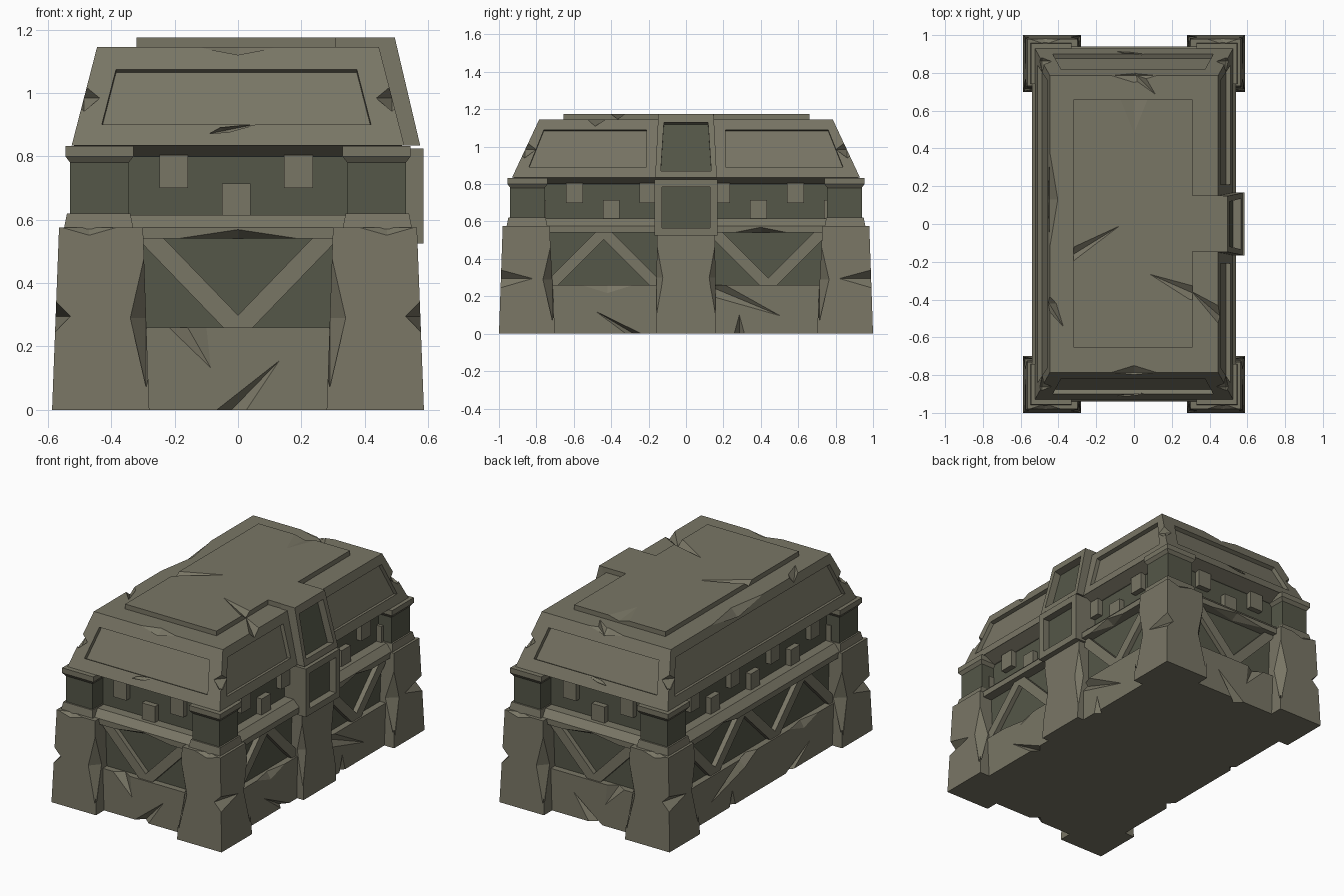
import bpy, bmesh
from mathutils import Vector as V

if "Cube" in bpy.data.objects:
    bpy.data.objects.remove(bpy.data.objects["Cube"])


def material(name, col):
    m = bpy.data.materials.new(name)
    m.diffuse_color = (*col, 1)
    m.use_nodes = True
    m.node_tree.nodes["Principled BSDF"].inputs["Base Color"].default_value = m.diffuse_color
    return m


STONE = material("stone", (0.19, 0.18, 0.13))
DARK = material("dark_stone", (0.09, 0.095, 0.065))


def hull(name, pts, mat=STONE):
    """Flat-faced convex solid through the given points."""
    bm = bmesh.new()
    for p in pts:
        bm.verts.new(p)
    bmesh.ops.convex_hull(bm, input=bm.verts)
    bmesh.ops.dissolve_limit(bm, angle_limit=0.01, verts=bm.verts, edges=bm.edges)
    bmesh.ops.recalc_face_normals(bm, faces=bm.faces)
    me = bpy.data.meshes.new(name)
    bm.to_mesh(me)
    bm.free()
    me.materials.append(mat)
    ob = bpy.data.objects.new(name, me)
    bpy.context.collection.objects.link(ob)
    return ob


def rect(x0, x1, y0, y1, z):
    return [(x, y, z) for x in (x0, x1) for y in (y0, y1)]


def block(name, x0, x1, y0, y1, z0, z1, mat=STONE):
    return hull(name, rect(x0, x1, y0, y1, z0) + rect(x0, x1, y0, y1, z1), mat)


def cut(ob, cutter):
    mod = ob.modifiers.new("cut", 'BOOLEAN')
    mod.operation, mod.solver, mod.object = 'DIFFERENCE', 'EXACT', cutter
    bpy.context.view_layer.objects.active = ob
    bpy.context.view_layer.update()
    bpy.ops.object.modifier_apply(modifier=mod.name)
    bpy.data.objects.remove(cutter)


def chip(ob, c, *axes):
    """Cut an eight-sided diamond with the given three half axes."""
    pts = [V(c) + V(a) * s for a in axes for s in (-1, 1)]
    cut(ob, hull("chip_cutter", pts))


def panel(ob, quad, depth, dark=False):
    """Sink a four-cornered panel into a face, optionally with a dark floor."""
    q = [V(p) for p in quad]
    n = (q[1] - q[0]).cross(q[3] - q[0]).normalized()
    if n.dot(q[0] - V((0, 0, 0.5))) < 0:
        n = -n
    cut(ob, hull("panel_cutter", [p + n * 0.05 for p in q] + [p - n * depth for p in q]))
    if dark:
        ob.data.materials.clear()
        ob.data.materials.append(STONE)
        ob.data.materials.append(DARK)
        for f in ob.data.polygons:
            floor = abs((f.center - q[0]).dot(n) + depth) < 0.002 and f.normal.dot(n) > 0.9
            f.material_index = int(floor)


# u runs along a wall, d is the distance out from the centre
SIDES = {
    "front": lambda u, d, z: (u, -d, z), "back": lambda u, d, z: (u, d, z),
    "right": lambda u, d, z: (d, u, z), "left": lambda u, d, z: (-d, u, z),
}

# Lower body: solid plinth, dark panel core, sloped ledge, dark upper wall
plinth = block("plinth", -0.52, 0.52, -0.92, 0.92, 0, 0.26)
block("panel_core", -0.48, 0.48, -0.88, 0.88, 0.25, 0.55, DARK)
ledge = hull("ledge", rect(-.54, .54, -.94, .94, .54) + rect(-.54, .54, -.94, .94, .575)
             + rect(-.5, .5, -.9, .9, .615))
block("upper_wall", -0.44, 0.44, -0.84, 0.84, 0.60, 0.81, DARK)
hull("lid_rim", rect(-.45, .45, -.85, .85, .80) + rect(-.52, .52, -.925, .925, .835))

# Gouges in the plinth and ledge
for s in (-1, 1):
    chip(plinth, (-.16, s * .923, .262), (.08, 0, -.14), (.065, 0, 0), (0, .04, 0))
    chip(plinth, (-.02, s * .923, 0), (.16, 0, .165), (.05, 0, 0), (0, .045, 0))
    chip(plinth, (s * .523, -.28, 0), (0, -.22, .13), (0, .045, 0), (.04, 0, 0))
    chip(plinth, (s * .523, .17, .235), (0, .36, -.15), (0, .01, .045), (.04, 0, 0))
    chip(plinth, (s * .523, .285, 0), (0, 0, .11), (0, .03, 0), (.035, 0, 0))
    chip(plinth, (s * .523, -.42, .262), (0, .16, 0), (0, 0, .05), (.03, 0, 0))
    chip(ledge, (0, s * .942, .54), (.2, 0, 0), (0, .05, 0), (0, 0, .03))
    chip(ledge, (s * .542, .4, .54), (0, .15, 0), (.05, 0, 0), (0, 0, .03))

# Diagonal braces and alternating wall teeth on every side
LONG = [-.73, -.44, -.15, .15, .44, .73]
for side, at in SIDES.items():
    end = side in ("front", "back")
    out = 0.91 if end else 0.51
    knots = [-.28, 0, .28] if end else LONG
    for i in range(len(knots) - 1):
        if side == "right" and i == 2:
            continue
        high = (i % 2 == 0) == end
        za, zb = (.545, .255) if high else (.255, .545)
        hull(side + "_brace", [at(u + h, d, z) for u, z in ((knots[i], za), (knots[i + 1], zb))
                               for h in (-.042, .042) for d in (out - .06, out)])
    for i in range(-1, 2) if end else range(-4, 5):
        if side == "right" and i == 0:
            continue
        u, z = i * 0.197 - .006, (.70 if i % 2 else .61)
        hull(side + "_tooth", [at(u + h, d, z + k) for h in (-.045, .045)
                               for d in (out - .10, out - .035) for k in (0, .105)])

# Four corners: tapered leg, foot of post, dark post, flared cap
for sx in (-1, 1):
    for sy in (-1, 1):
        def corner(x0, x1, y0, y1, z):
            return [(sx * x, sy * y, z) for x in (x0, x1) for y in (y0, y1)]
        leg = hull("corner_leg", corner(.28, .587, .70, 1, 0) + corner(.30, .565, .73, .98, .575))
        chip(leg, (sx * .578, sy * .992, .295), (.05, 0, 0), (0, .18, 0), (0, 0, .05))
        chip(leg, (sx * .29, sy * .99, .29), (0, 0, .25), (.05, 0, 0), (0, .06, 0))
        chip(leg, (sx * .576, sy * .715, .29), (0, 0, .25), (0, .05, 0), (.06, 0, 0))
        chip(leg, (sx * .47, sy * .982, .575), (.09, 0, 0), (0, .03, 0), (0, 0, .025))
        hull("post_foot", corner(.33, .55, .74, .96, .57) + corner(.34, .54, .75, .95, .62))
        hull("corner_post", corner(.345, .53, .755, .94, .61) + corner(.345, .53, .755, .94, .79), DARK)
        hull("post_cap", corner(.345, .53, .755, .94, .78) + corner(.33, .545, .74, .955, .80)
             + corner(.33, .545, .74, .955, .832))

# Lid with sunken panels on its sloping sides
lid = hull("lid", rect(-.525, .525, -.93, .93, .835) + rect(-.445, .445, -.785, .785, 1.145))


def slope(side, u, z):
    t = (z - .835) / .31
    d = .93 - .145 * t if side in ("front", "back") else .525 - .08 * t
    return SIDES[side](u, d, z)


def slope_panel(side, a0, a1, b0, b1, z0, z1):
    panel(lid, [slope(side, a0, z0), slope(side, a1, z0), slope(side, b1, z1), slope(side, b0, z1)], .025)


for side in ("front", "back"):
    slope_panel(side, -.43, .42, -.385, .375, .90, 1.075)
slope_panel("left", -.84, .84, -.76, .76, .89, 1.09)
slope_panel("right", -.84, -.21, -.76, -.21, .89, 1.09)
slope_panel("right", .21, .84, .21, .76, .89, 1.09)

# Chips along the lid edges
for sy in (-1, 1):
    chip(lid, (0, sy * .787, 1.147), (.13, 0, 0), (0, .04, 0), (0, 0, .035))
    chip(lid, (-.04, sy * .9, .882), (.1, 0, .02), (.02, 0, -.01), (0, .025, 0))
    for sx in (-1, 1):
        chip(lid, (sx * .486, sy * .862, .985), (.05, 0, 0), (0, .06, 0), (0, 0, .06))
chip(lid, (-.447, .13, 1.147), (0, .27, 0), (.045, 0, 0), (0, 0, .05))
chip(lid, (.447, -.48, 1.147), (-.15, .13, 0), (0, .05, 0), (0, 0, .04))
chip(lid, (-.45, -.42, 1.147), (.08, -.13, 0), (.04, 0, 0), (0, 0, .04))
chip(lid, (0, .80, 1.147), (.12, -.12, 0), (.05, 0, 0), (0, 0, .035))

# Raised top plate with a tongue reaching the hasp
plate = block("top_plate", -.32, .31, -.655, .66, 1.13, 1.175)
chip(plate, (-.32, -.16, 1.177), (.26, .16, 0), (.01, .045, 0), (0, 0, .03))
chip(plate, (.31, -.365, 1.177), (-.24, .105, 0), (.02, .035, 0), (0, 0, .03))
chip(plate, (0, .66, 1.177), (0, .2, 0), (.08, 0, 0), (0, 0, .02))
block("plate_tongue", .30, .47, -.145, .15, 1.13, 1.175)

# Clasp on the right: lower pillar, lock box, sloping hasp
pillar = hull("lock_pillar", rect(.45, .565, -.16, .16, 0) + rect(.45, .55, -.155, .155, .54))
for s in (-1, 1):
    chip(pillar, (.558, s * .158, .3), (0, 0, .22), (.04, 0, 0), (0, .035, 0))
lock = block("lock_box", .42, .586, -.168, .168, .525, .825)
panel(lock, [(.586, -.128, .565), (.586, .128, .565), (.586, .128, .785), (.586, -.128, .785)], .045, True)
hasp = hull("lid_hasp", rect(.40, .575, -.165, .165, .835) + rect(.40, .495, -.148, .148, 1.175))
panel(hasp, [(.567, -.135, .87), (.567, .135, .87), (.506, .118, 1.13), (.506, -.118, 1.13)], .045, True)
